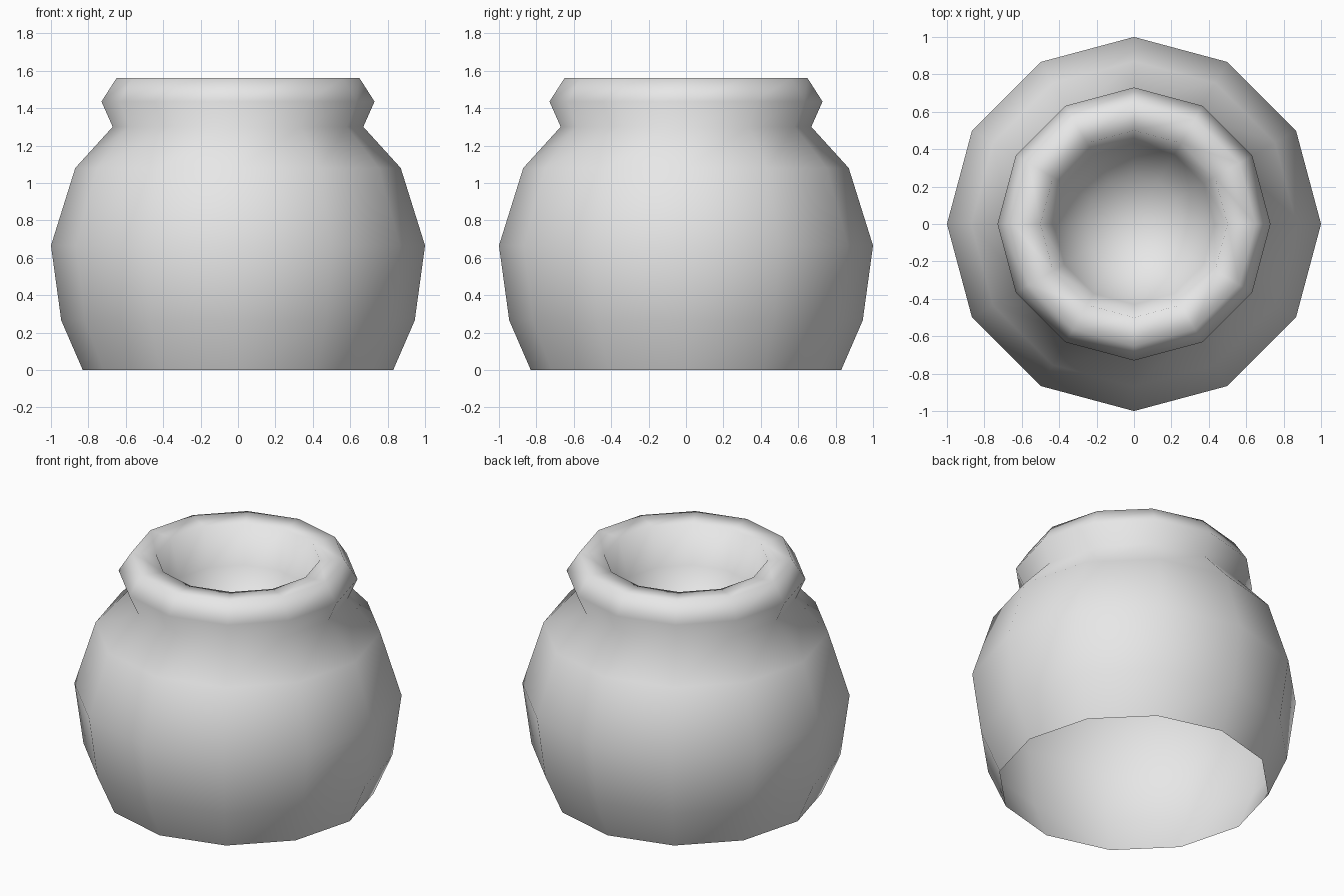
import bpy
import bmesh
import math

SIDES = 12

cube = bpy.data.objects.get("Cube")
if cube:
    bpy.data.objects.remove(cube, do_unlink=True)

# Plain grey clay
clay = bpy.data.materials.new("grey_clay")
clay.use_nodes = True
color = (0.8, 0.8, 0.8, 1.0)
clay.diffuse_color = color
clay.node_tree.nodes["Principled BSDF"].inputs["Base Color"].default_value = color

# Half profile as (radius, height): body, neck, rolled lip, scooped bowl
body = [(0.83, 0.0), (0.945, 0.265), (1.0, 0.665), (0.87, 1.08)]
lip = [(0.67, 1.30), (0.73, 1.435), (0.65, 1.56), (0.5, 1.55)]
bowl = [(0.43, 1.3), (0.26, 1.1), (0.0, 1.02)]

# Turn the profile around the upright axis
bm = bmesh.new()
verts = [bm.verts.new((r, 0, z)) for r, z in body + lip + bowl]
edges = [bm.edges.new(pair) for pair in zip(verts, verts[1:])]
bmesh.ops.spin(bm, geom=verts + edges, cent=(0, 0, 0), axis=(0, 0, 1),
               angle=math.tau, steps=SIDES)
bmesh.ops.remove_doubles(bm, verts=bm.verts, dist=0.001)
bmesh.ops.dissolve_degenerate(bm, edges=bm.edges, dist=0.0001)
bmesh.ops.recalc_face_normals(bm, faces=bm.faces)
for face in bm.faces:
    face.smooth = True

mesh = bpy.data.meshes.new("pot")
bm.to_mesh(mesh)
bm.free()
mesh.materials.append(clay)
pot = bpy.data.objects.new("pot", mesh)
bpy.context.scene.collection.objects.link(pot)
